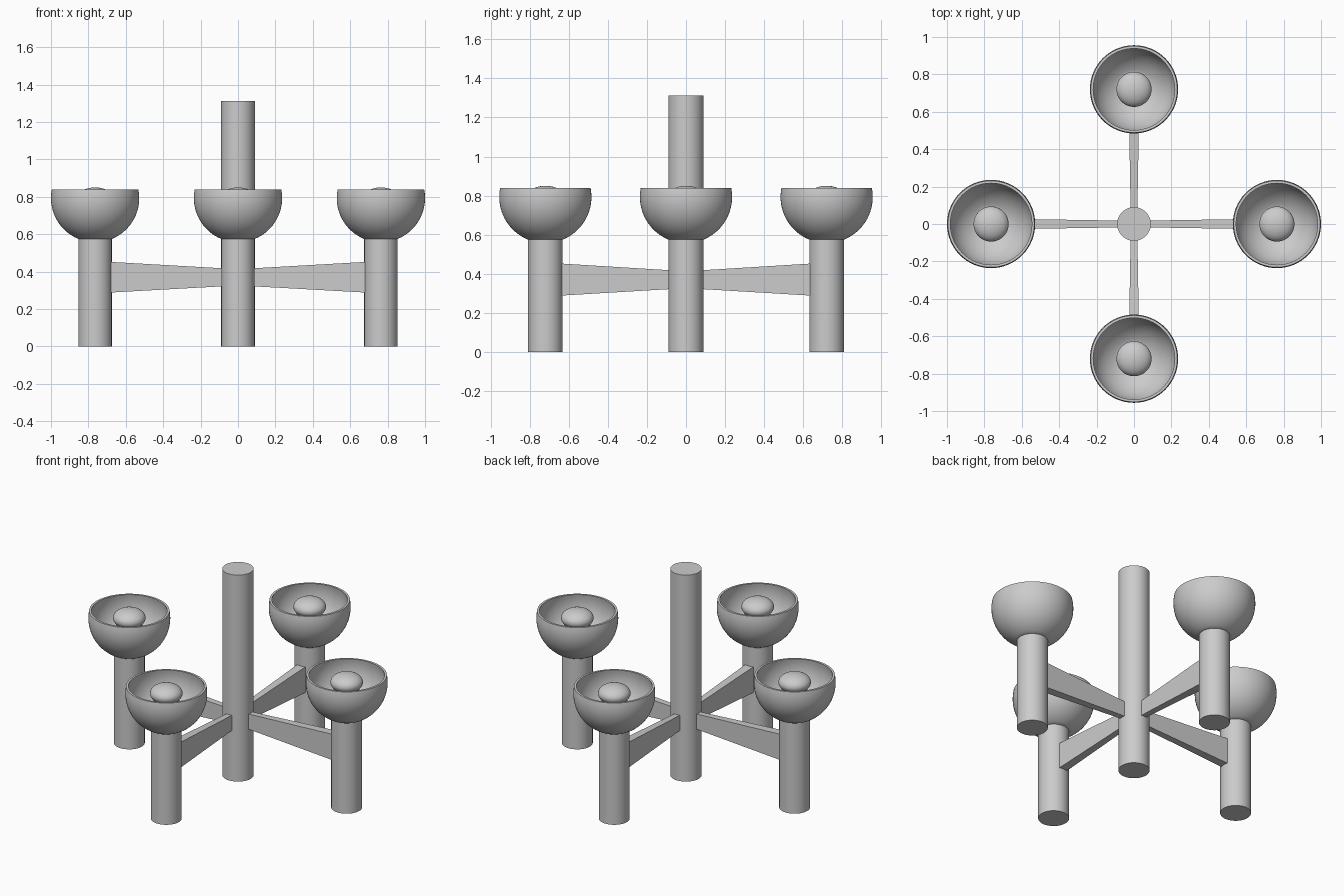
import bpy, bmesh, math

if "Cube" in bpy.data.objects:
    bpy.data.objects.remove(bpy.data.objects["Cube"])

mat = bpy.data.materials.new("plain_grey")
mat.diffuse_color = (0.6, 0.6, 0.6, 1)
mat.use_nodes = True
mat.node_tree.nodes["Principled BSDF"].inputs["Base Color"].default_value = mat.diffuse_color
SEG = 64


def finish(bm, name, loc=(0, 0, 0), rot=0.0, smooth=True):
    bmesh.ops.remove_doubles(bm, verts=bm.verts, dist=1e-5)
    bmesh.ops.recalc_face_normals(bm, faces=bm.faces)
    me = bpy.data.meshes.new(name)
    bm.to_mesh(me)
    bm.free()
    me.materials.append(mat)
    ob = bpy.data.objects.new(name, me)
    ob.location = loc
    ob.rotation_euler.z = rot
    bpy.context.collection.objects.link(ob)
    if smooth:
        bpy.context.view_layer.objects.active = ob
        ob.select_set(True)
        bpy.ops.object.shade_smooth_by_angle(angle=math.radians(35))
        ob.select_set(False)
    return ob


def lathe(name, profile, loc):
    """Spin an (r, z) profile around the z axis."""
    bm = bmesh.new()
    vs = [bm.verts.new((r, 0, z)) for r, z in profile]
    es = [bm.edges.new(p) for p in zip(vs, vs[1:])]
    bmesh.ops.spin(bm, geom=vs + es, cent=(0, 0, 0), axis=(0, 0, 1),
                   angle=2 * math.pi, steps=SEG, use_merge=True)
    return finish(bm, name, loc)


def post(name, r, h, loc):
    bm = bmesh.new()
    bmesh.ops.create_cone(bm, cap_ends=True, segments=SEG, radius1=r, radius2=r, depth=h)
    bmesh.ops.translate(bm, verts=bm.verts, vec=(0, 0, h / 2))
    return finish(bm, name, loc)


def arc(r, zc, z0, z1, n=16):
    """Sphere profile between two heights."""
    a0, a1 = (math.asin((z - zc) / r) for z in (z0, z1))
    return [(r * math.cos(a0 + (a1 - a0) * i / n), zc + r * math.sin(a0 + (a1 - a0) * i / n))
            for i in range(n + 1)]


# bowl: thin shell of a truncated sphere
bowl = ([(0, 0.575)] + arc(0.236, 0.793, 0.575, 0.84)
        + arc(0.223, 0.793, 0.84, 0.588) + [(0, 0.588)])

# bulb: neck with a flattened round cap
bulb = [(0.075, 0.58), (0.075, 0.765)]
for i in range(17):
    a = -0.6 + (math.pi / 2 + 0.6) * i / 16
    bulb.append((0.094 * math.cos(a), 0.795 + 0.055 * math.sin(a)))
bulb[-1] = (0, 0.85)


def arm(name, length, rot):
    """Bar that widens from the hub to the outer post."""
    bm = bmesh.new()
    rings = []
    for x, w, z0, z1 in ((0.07, 0.018, 0.322, 0.417), (length, 0.028, 0.288, 0.452)):
        rings.append([bm.verts.new((x, y, z)) for y, z in
                      ((-w, z0), (w, z0), (w, z1), (-w, z1))])
    a, b = rings
    bm.faces.new(a)
    bm.faces.new(b)
    for i in range(4):
        j = (i + 1) % 4
        bm.faces.new((a[i], a[j], b[j], b[i]))
    return finish(bm, name, rot=rot, smooth=False)


# centre post
post("centre_post", 0.09, 1.312, (0, 0, 0))

# four lamps with arms
for k, side in enumerate(("right", "back", "left", "front")):
    d = 0.764 if k % 2 == 0 else 0.72
    a = k * math.pi / 2
    loc = (d * math.cos(a), d * math.sin(a), 0)
    post(side + "_post", 0.089, 0.582, loc)
    lathe(side + "_bowl", bowl, loc)
    lathe(side + "_bulb", bulb, loc)
    arm(side + "_arm", d - 0.08, a)
